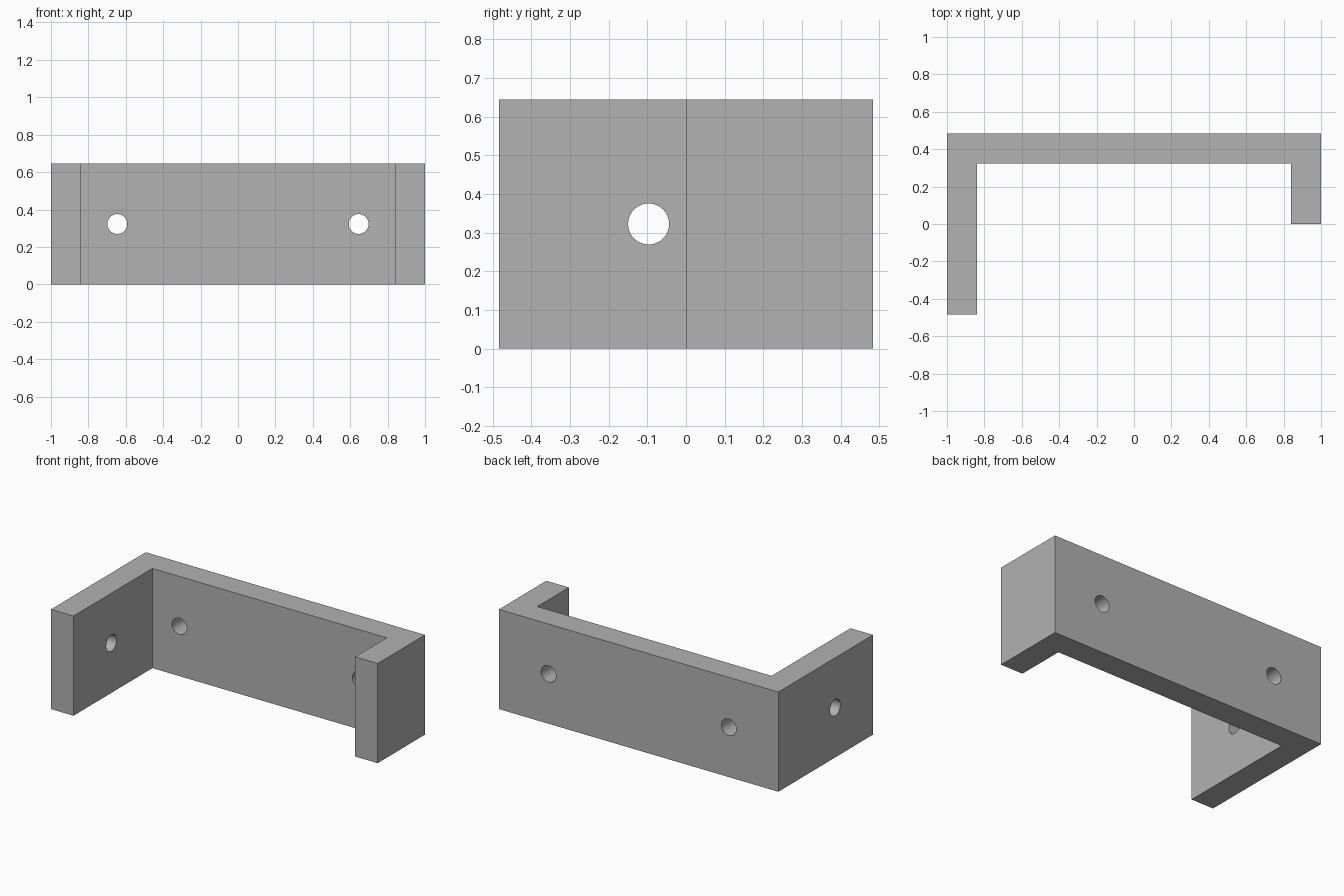
import bpy, bmesh, math
from mathutils import Matrix

cube = bpy.data.objects.get("Cube")
if cube:
    bpy.data.objects.remove(cube, do_unlink=True)

UNIT = 2 / 62            # the bracket is 62 units long
WIDTH, DEPTH, HEIGHT, WALL = 62 * UNIT, 30 * UNIT, 20 * UNIT, 5 * UNIT
HOLE_RADIUS = 0.053

grey = bpy.data.materials.new("plain grey")
grey.use_nodes = True
colour = (0.445, 0.445, 0.445, 1)
grey.diffuse_color = colour
grey.node_tree.nodes["Principled BSDF"].inputs["Base Color"].default_value = colour


def make_object(name, bm):
    bmesh.ops.recalc_face_normals(bm, faces=bm.faces)
    mesh = bpy.data.meshes.new(name)
    bm.to_mesh(mesh)
    bm.free()
    mesh.materials.append(grey)
    obj = bpy.data.objects.new(name, mesh)
    bpy.context.collection.objects.link(obj)
    return obj


def drill(obj, x, y, axis):
    """Cut a round hole at mid height, running along the given axis."""
    bm = bmesh.new()
    turn = Matrix.Rotation(math.pi / 2, 4, "Y" if axis == "X" else "X")
    bmesh.ops.create_cone(bm, cap_ends=True, segments=48, radius1=HOLE_RADIUS,
                          radius2=HOLE_RADIUS, depth=WALL * 2,
                          matrix=Matrix.Translation((x, y, HEIGHT / 2)) @ turn)
    cutter = make_object("hole_cutter", bm)
    cutter.hide_render = True
    mod = obj.modifiers.new("hole", "BOOLEAN")
    mod.operation, mod.solver, mod.object = "DIFFERENCE", "EXACT", cutter
    bpy.context.view_layer.objects.active = obj
    bpy.ops.object.modifier_apply(modifier=mod.name)
    bpy.data.objects.remove(cutter, do_unlink=True)


# Bracket: back plate with a long right arm and a short left arm
w, d = WIDTH / 2, DEPTH / 2
profile = [(-w, -d), (-w + WALL, -d), (-w + WALL, d - WALL), (w - WALL, d - WALL),
           (w - WALL, 0), (w, 0), (w, d), (-w, d)]
bm = bmesh.new()
base = bm.faces.new([bm.verts.new((x, y, 0)) for x, y in profile])
top = bmesh.ops.extrude_face_region(bm, geom=[base])["geom"]
bmesh.ops.translate(bm, vec=(0, 0, HEIGHT),
                    verts=[v for v in top if isinstance(v, bmesh.types.BMVert)])
bracket = make_object("bracket", bm)

# Two screw holes in the back plate, one in the long arm
for side in (-1, 1):
    drill(bracket, side * 20 * UNIT, d - WALL / 2, "Y")
drill(bracket, -w + WALL / 2, -3 * UNIT, "X")

# Smooth hole walls, sharp edges
bpy.ops.object.select_all(action="DESELECT")
bracket.select_set(True)
bpy.context.view_layer.objects.active = bracket
bpy.ops.object.shade_smooth_by_angle(angle=math.radians(30))
